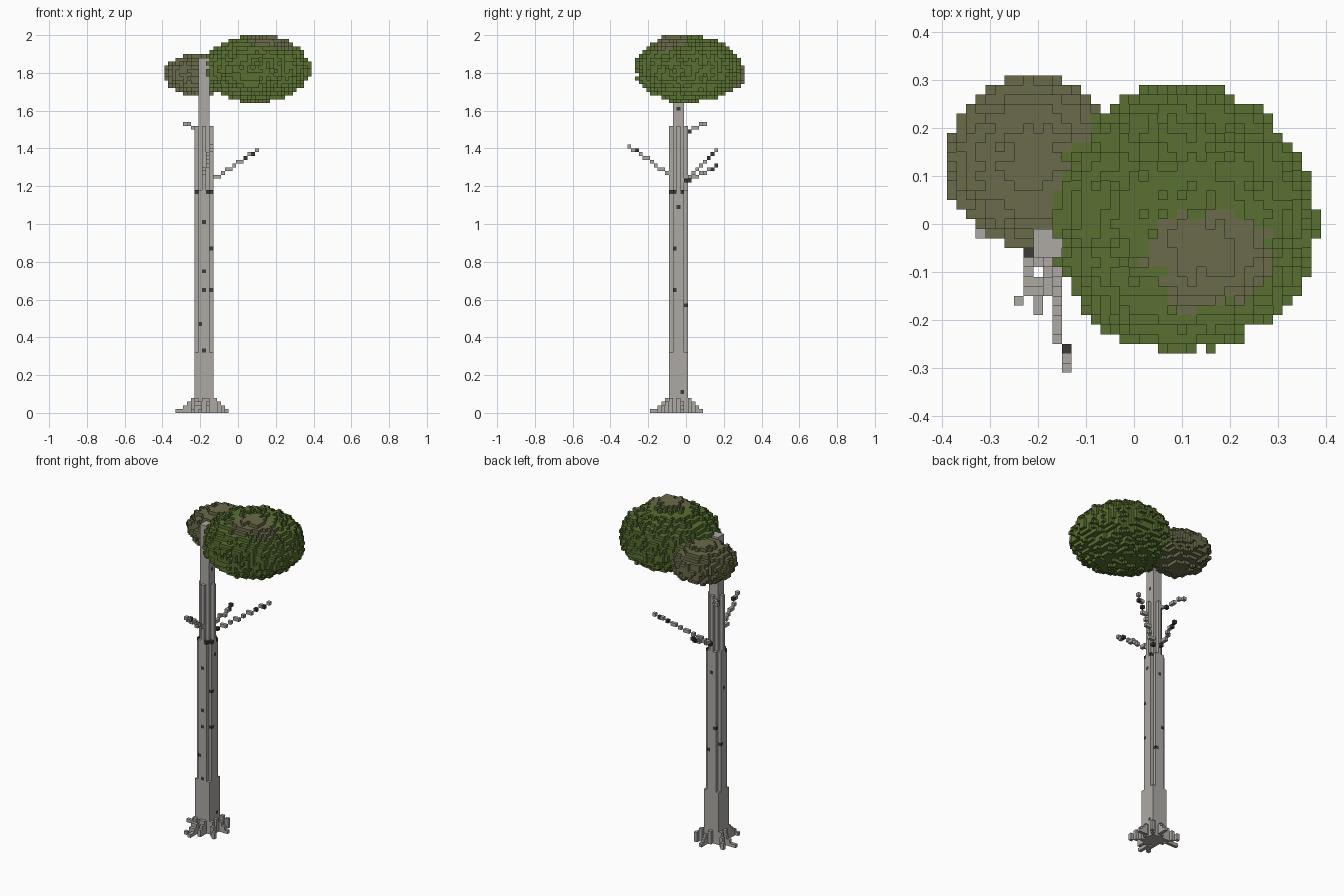
import bpy
import bmesh
import math
import random

random.seed(7)
U = 0.02          # edge length of one block
TX, TY = -9, -2   # trunk centre in block units

old = bpy.data.objects.get("Cube")
if old:
    bpy.data.objects.remove(old, do_unlink=True)


def make_material(name, rgb):
    m = bpy.data.materials.new(name)
    m.use_nodes = True
    m.diffuse_color = (*rgb, 1)
    bsdf = next(n for n in m.node_tree.nodes if n.type == 'BSDF_PRINCIPLED')
    bsdf.inputs["Base Color"].default_value = (*rgb, 1)
    bsdf.inputs["Roughness"].default_value = 0.9
    return m


BARK, DARK, GREEN, OLIVE = range(4)
MATERIALS = [
    make_material("pale grey bark", (0.42, 0.40, 0.375)),
    make_material("dark bark", (0.045, 0.043, 0.04)),
    make_material("leaf green", (0.098, 0.160, 0.032)),
    make_material("olive brown leaf", (0.145, 0.147, 0.070)),
]

voxels = {}       # (x, y, z) -> (part name, colour); later parts replace earlier ones


def put(part, pos, colour):
    voxels[pos] = (part, colour)


def blob(part, centre, radii, colour, rough=0.1):
    """Ellipsoid of blocks with a randomly eroded surface."""
    spans = [range(math.floor(c - r), math.ceil(c + r) + 1) for c, r in zip(centre, radii)]
    for x in spans[0]:
        for y in spans[1]:
            for z in spans[2]:
                d = math.sqrt(sum(((p - c) / r) ** 2 for p, c, r in zip((x, y, z), centre, radii)))
                if d < 1 - random.random() * rough and z < 100:
                    put(part, (x, y, z), colour)


def branch(part, start, end):
    """One-block-thick line of blocks with scattered dark bark."""
    n = max(abs(b - a) for a, b in zip(start, end))
    for i in range(n + 1):
        pos = tuple(math.floor(a + (b - a) * i / n + 0.5) for a, b in zip(start, end))
        put(part, pos, DARK if random.random() < 0.22 else BARK)


def root(part, dx, dy):
    """Line of blocks running out along the ground, stepping down."""
    n = max(abs(dx), abs(dy))
    for i in range(2, n + 1):
        x, y = TX + round(dx * i / n), TY + round(dy * i / n)
        dist = max(abs(x - TX), abs(y - TY))
        for z in range(max(1, min(4, 7 - dist))):
            put(part, (x, y, z), BARK)


# Canopy
blob("small_canopy", (-10.5, 6.5, 89), (9.3, 9.3, 5.7), OLIVE)
blob("main_canopy", (5, 0.5, 90.5), (14.5, 14.4, 9.0), GREEN)
blob("canopy_cap", (7, -2.7, 94), (8.4, 7.2, 5.9), OLIVE, 0.12)

# Branches
branch("front_branch", (-9, -5, 63), (-7, -15, 70))
branch("left_branch", (-7, 0, 61), (5, 8, 69))
branch("back_branch", (-9, 1, 61), (-8, 8, 65))
branch("upper_branch", (-10, 0, 74), (-14, 5, 76))

# Roots
for dx, dy in ((-7, 1), (6, 1), (-1, -7), (1, 6), (-3, -6), (1, -5), (5, -4), (-5, 4), (4, 4)):
    root("roots", dx, dy)

# Trunk: square foot, notched shaft, cross-shaped neck, slim top
for z in range(94):
    for dx in range(-2, 3):
        for dy in range(-2, 3):
            a, b = abs(dx), abs(dy)
            if z < 16:
                inside = True
            elif z < 59:
                inside = a + b < 4
            elif z < 76:
                inside = a + b < 3 and max(a, b) < 3 or max(a, b) < 2
            else:
                inside = max(a, b) < 2
            if inside:
                put("trunk", (TX + dx, TY + dy, z), BARK)

# Dark bark specks (offset from trunk centre, height)
SPECKS = [
    (1, -2, 58), (0, -2, 50), (0, -2, 37), (0, -2, 32), (-1, -2, 23), (0, -2, 16),
    (2, 1, 58), (2, -1, 58), (2, 0, 54), (1, 0, 80), (2, -1, 43), (2, -1, 32), (2, 1, 5),
    (0, 2, 52), (-1, 2, 35), (1, 2, 28), (-2, 0, 47), (-2, 1, 30), (-2, -1, 58),
]
for dx, dy, z in SPECKS:
    put("trunk", (TX + dx, TY + dy, z), DARK)


def build(part):
    """Mesh of the exposed block faces of one part."""
    bm = bmesh.new()
    corners = {}

    def vert(p):
        if p not in corners:
            corners[p] = bm.verts.new(((p[0] - 0.5) * U, (p[1] - 0.5) * U, p[2] * U))
        return corners[p]

    for pos, (name, colour) in voxels.items():
        if name != part:
            continue
        for axis in range(3):
            u, v = (axis + 1) % 3, (axis + 2) % 3
            for side in (0, 1):
                near = list(pos)
                near[axis] += 2 * side - 1
                if tuple(near) in voxels:
                    continue
                loop = []
                for du, dv in ((0, 0), (1, 0), (1, 1), (0, 1)):
                    p = list(pos)
                    p[axis] += side
                    p[u] += du
                    p[v] += dv
                    loop.append(vert(tuple(p)))
                face = bm.faces.new(loop if side else loop[::-1])
                face.material_index = colour
    mesh = bpy.data.meshes.new(part)
    for m in MATERIALS:
        mesh.materials.append(m)
    bm.to_mesh(mesh)
    bm.free()
    bpy.context.scene.collection.objects.link(bpy.data.objects.new(part, mesh))


for part in sorted({name for name, _ in voxels.values()}):
    build(part)
